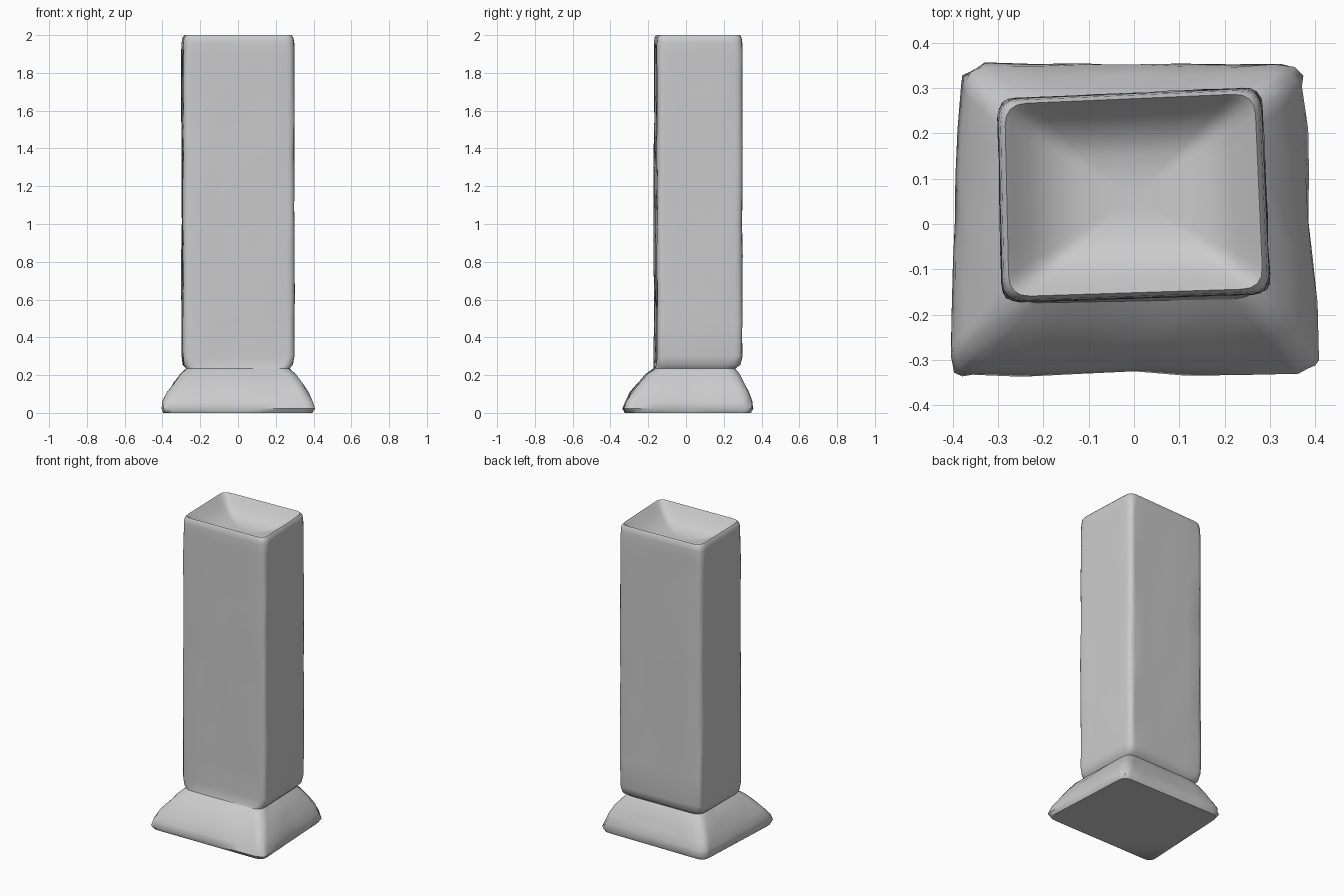
import bpy, bmesh, random
from mathutils import Vector

if "Cube" in bpy.data.objects:
    bpy.data.objects.remove(bpy.data.objects["Cube"])

random.seed(4)
SIDE, ARC = 6, 4

# Slightly skewed footprints: front-left, front-right, back-right, back-left
SHAFT = [(-0.29, -0.172), (0.30, -0.153), (0.28, 0.30), (-0.30, 0.275)]
SKIRT = [(-0.412, -0.335), (0.408, -0.325), (0.372, 0.355), (-0.378, 0.352)]
NECK = [(-0.275, -0.175), (0.275, -0.165), (0.26, 0.262), (-0.275, 0.25)]


def mix(a, b, t):
    return [tuple(Vector(p).lerp(Vector(q), t)) for p, q in zip(a, b)]


def ring(corners, r, z, jitter=0.0):
    """Rounded four-sided outline at height z."""
    c = [Vector(p) for p in corners]
    pts = []
    for i in range(4):
        p, prev, nxt = c[i], c[i - 1], c[(i + 1) % 4]
        a = p + (prev - p).normalized() * r
        b = p + (nxt - p).normalized() * r
        for k in range(ARC + 1):
            t = k / ARC
            pts.append(a * (1 - t) ** 2 + p * 2 * t * (1 - t) + b * t * t)
        end = nxt + (p - nxt).normalized() * r
        for k in range(1, SIDE):
            pts.append(b.lerp(end, k / SIDE))
    j = lambda: random.uniform(-jitter, jitter)
    return [(p.x + j(), p.y + j(), z) for p in pts]


def shrink(corners, s):
    c = sum((Vector(p) for p in corners), Vector((0, 0))) / 4
    return [tuple(c + (Vector(p) - c) * s) for p in corners]


def loft(name, rings, cap_start=False, cap_end=False):
    bm = bmesh.new()
    loops = [[bm.verts.new(p) for p in r] for r in rings]
    n = len(loops[0])
    for lo, hi in zip(loops, loops[1:]):
        for i in range(n):
            bm.faces.new((lo[i], lo[(i + 1) % n], hi[(i + 1) % n], hi[i]))
    if cap_start:
        bm.faces.new(loops[0][::-1])
    if cap_end:
        bm.faces.new(loops[-1])
    me = bpy.data.meshes.new(name)
    bm.to_mesh(me)
    bm.free()
    ob = bpy.data.objects.new(name, me)
    bpy.context.collection.objects.link(ob)
    bpy.ops.object.select_all(action='DESELECT')
    ob.select_set(True)
    bpy.context.view_layer.objects.active = ob
    bpy.ops.object.shade_smooth_by_angle(angle=0.9)


# Flared base, narrowing to the neck
neck = ring(NECK, 0.06, 0.235)
base = [ring(shrink(SKIRT, 0.97), 0.05, 0.0), ring(SKIRT, 0.05, 0.022, 0.006)]
for t, z in [(0.06, 0.06), (0.25, 0.11), (0.50, 0.16), (0.76, 0.205)]:
    base.append(ring(mix(SKIRT, NECK, t), 0.06, z, 0.005))
loft("flared_base", base + [neck], cap_start=True)

# Tall shaft with a worn surface and a hollowed top
shaft = [neck, ring(mix(NECK, SHAFT, 0.75), 0.05, 0.255)]
for k in range(10):
    shaft.append(ring(SHAFT, 0.04, 0.30 + 1.6 * k / 9, 0.003))
for s, z in [(1.0, 1.96), (0.985, 1.987), (0.95, 2.0), (0.90, 1.985),
             (0.78, 1.945), (0.6, 1.905), (0.4, 1.885), (0.15, 1.88)]:
    shaft.append(ring(shrink(SHAFT, s), 0.05 * s, z))
loft("hollow_topped_shaft", shaft, cap_end=True)
